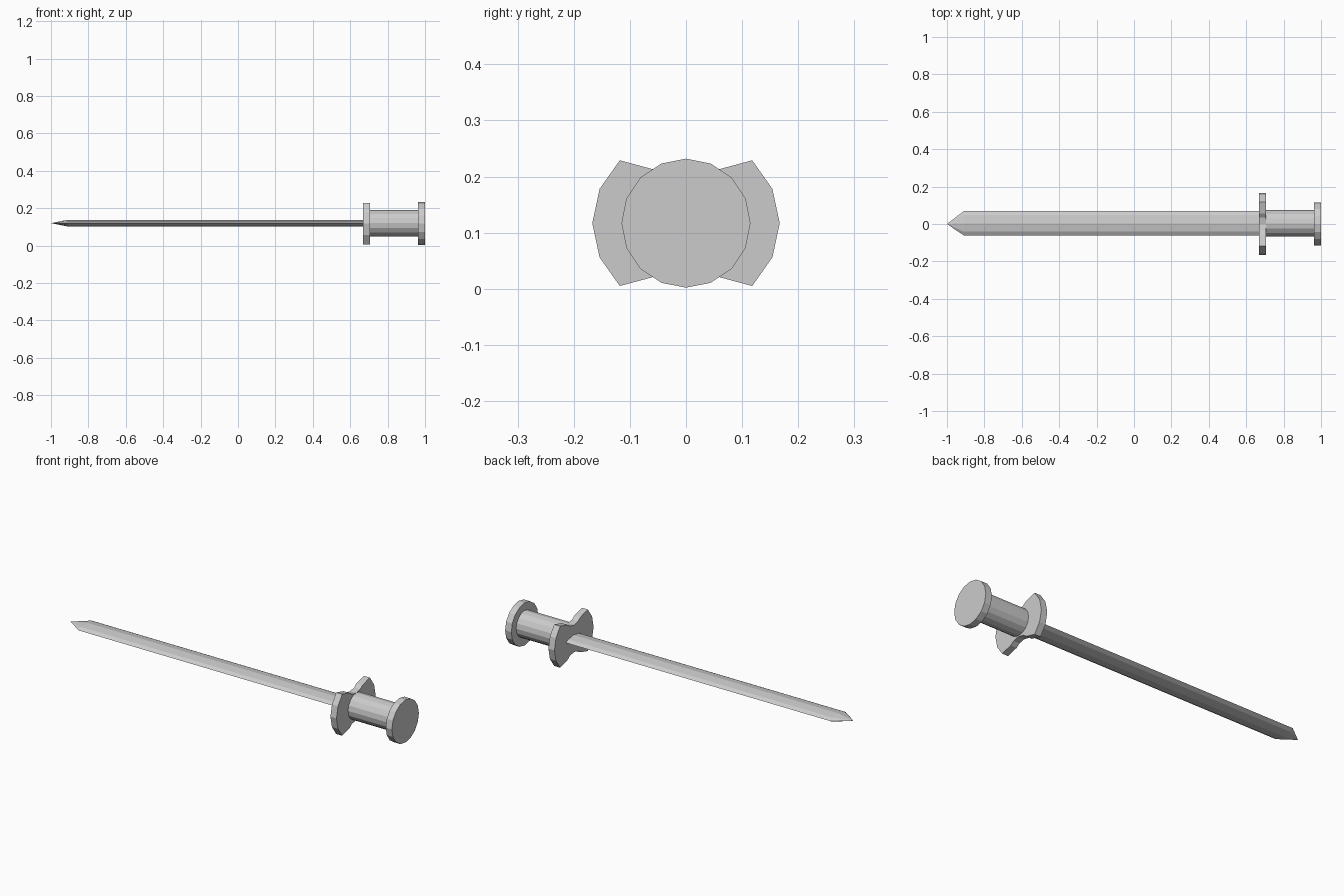
import bpy, bmesh, math

if "Cube" in bpy.data.objects:
    bpy.data.objects.remove(bpy.data.objects["Cube"])

CZ = 0.117  # height of the sword's axis


def finish(bm, name):
    bmesh.ops.recalc_face_normals(bm, faces=bm.faces)
    mesh = bpy.data.meshes.new(name)
    bm.to_mesh(mesh)
    bm.free()
    obj = bpy.data.objects.new(name, mesh)
    bpy.context.collection.objects.link(obj)
    return obj


def extrude_x(name, outline, x0, x1, tip=None):
    """Extrude a (y, z) outline along x, optionally closing the x0 end in a point."""
    bm = bmesh.new()
    a = [bm.verts.new((x0, y, z)) for y, z in outline]
    b = [bm.verts.new((x1, y, z)) for y, z in outline]
    n = len(outline)
    point = bm.verts.new(tip) if tip else None
    for i in range(n):
        j = (i + 1) % n
        bm.faces.new((a[i], a[j], b[j], b[i]))
        if point:
            bm.faces.new((a[j], a[i], point))
    if not point:
        bm.faces.new(a[::-1])
    bm.faces.new(b)
    return finish(bm, name)


def ring(radius, sides, cy=0.0, cz=CZ):
    return [(cy + radius * math.cos(2 * math.pi * i / sides),
             cz + radius * math.sin(2 * math.pi * i / sides)) for i in range(sides)]


def mirrored(quarter, cy=0.0, cz=CZ):
    """Full outline from a quarter running from the y axis to the z axis."""
    half = quarter + [(-y, z) for y, z in quarter[-2::-1]]
    full = half + [(y, -z) for y, z in half[-2:0:-1]]
    return [(cy + y, cz + z) for y, z in full]


# Pommel disc and round grip
extrude_x("pommel", ring(0.115, 16), 0.963, 1.0)
extrude_x("grip", ring(0.071, 16, 0.003, 0.12), 0.69, 0.97)

# Guard plate with rounded ends and notched top and bottom
guard = mirrored([(0.167, 0), (0.154, 0.061), (0.118, 0.112),
                  (0.055, 0.095), (0.035, 0.08), (0, 0.073)])
extrude_x("guard", guard, 0.669, 0.705)

# Blade with a thin lens section and pointed tip
blade = mirrored([(0.065, 0), (0.045, 0.011), (0, 0.018)], 0.004, 0.12)
extrude_x("blade", blade, -0.91, 0.68, (-1.0, 0.0, 0.12))
